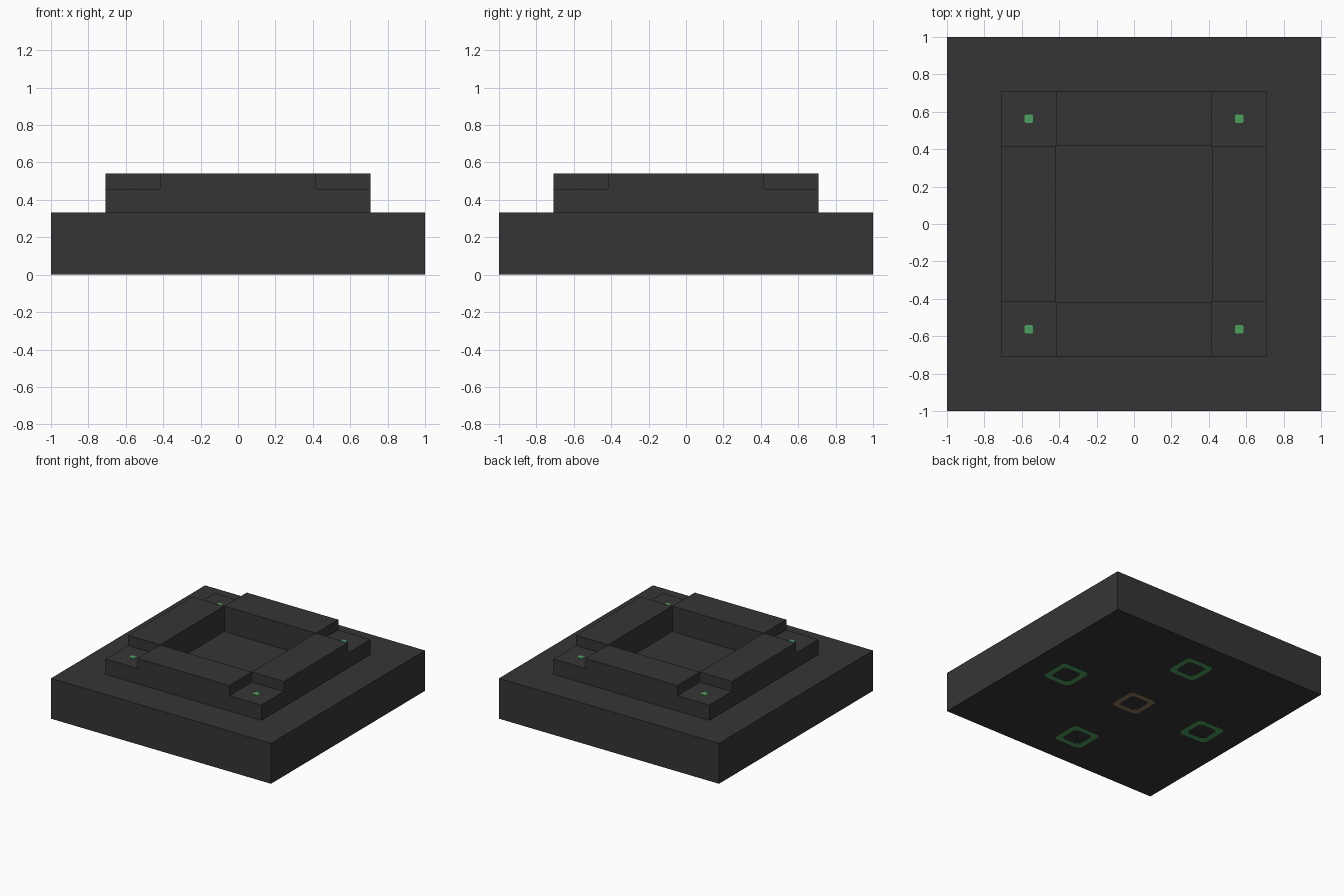
import bpy, bmesh

if "Cube" in bpy.data.objects:
    bpy.data.objects.remove(bpy.data.objects["Cube"])

U = 1 / 24            # model is laid out on a 1/24 unit grid
T = 0.002             # thickness of the painted plates


def material(name, rgb):
    m = bpy.data.materials.new(name)
    m.diffuse_color = (*rgb, 1)
    m.use_nodes = True
    m.node_tree.nodes["Principled BSDF"].inputs["Base Color"].default_value = m.diffuse_color
    return m


DARK = material("charcoal", (0.036, 0.036, 0.036))
GREEN = material("green", (0.072, 0.35, 0.11))
TAN = material("tan", (0.27, 0.19, 0.10))


def finish(bm, name, mat):
    bmesh.ops.remove_doubles(bm, verts=bm.verts, dist=1e-5)
    bmesh.ops.recalc_face_normals(bm, faces=bm.faces)
    me = bpy.data.meshes.new(name)
    bm.to_mesh(me)
    bm.free()
    me.materials.append(mat)
    ob = bpy.data.objects.new(name, me)
    bpy.context.collection.objects.link(ob)
    return ob


def box(name, lo, hi, mat):
    bm = bmesh.new()
    bmesh.ops.create_cube(bm, size=1)
    for v in bm.verts:
        v.co = [lo[i] if v.co[i] < 0 else hi[i] for i in range(3)]
    return finish(bm, name, mat)


def octagon(cx, cy, r, c):
    """Square outline of half size r with corners cut by c."""
    k = r - c
    return [(cx + x, cy + y) for x, y in
            ((r, -k), (r, k), (k, r), (-k, r), (-r, k), (-r, -k), (-k, -r), (k, -r))]


def plate(name, cx, cy, z0, z1, r, c, mat, hole=None):
    """Thin clipped square; with hole=(r, c) it becomes a ring."""
    bm = bmesh.new()
    out = octagon(cx, cy, r, c)
    ov = [bm.verts.new((*p, z0)) for p in out]
    if hole:
        iv = [bm.verts.new((*p, z0)) for p in octagon(cx, cy, *hole)]
        faces = [bm.faces.new((ov[i], ov[(i + 1) % 8], iv[(i + 1) % 8], iv[i]))
                 for i in range(8)]
    else:
        faces = [bm.faces.new(ov)]
    ext = bmesh.ops.extrude_face_region(bm, geom=faces, use_keep_orig=True)["geom"]
    for v in ext:
        if isinstance(v, bmesh.types.BMVert):
            v.co.z = z1
    return finish(bm, name, mat)


# Base slab
box("base_slab", (-1, -1, T), (1, 1, 8 * U), DARK)

# Raised square frame with lowered corners, built from a 3 x 3 height grid
A = [-17 * U, -10 * U, 10 * U, 17 * U]
FLOOR, CORNER, RAIL = 8 * U, 11 * U, 13 * U


def height(i, j):
    if not (0 <= i < 3 and 0 <= j < 3) or (i == 1 and j == 1):
        return FLOOR
    return RAIL if 1 in (i, j) else CORNER


bm = bmesh.new()
for i in range(3):
    for j in range(3):
        h = height(i, j)
        if h == FLOOR:
            continue
        ring = [(A[i], A[j]), (A[i + 1], A[j]), (A[i + 1], A[j + 1]), (A[i], A[j + 1])]
        bm.faces.new([bm.verts.new((*p, h)) for p in ring])
        for k, (di, dj) in enumerate(((0, -1), (1, 0), (0, 1), (-1, 0))):
            low = height(i + di, j + dj)
            if low < h:
                p, q = ring[k], ring[(k + 1) % 4]
                bm.faces.new([bm.verts.new(c) for c in
                              ((*p, low), (*q, low), (*q, h), (*p, h))])
me_frame = finish(bm, "raised_frame", DARK)
# make sure every wall and top faces outwards from the cell it belongs to
bm = bmesh.new()
bm.from_mesh(me_frame.data)
for f in bm.faces:
    c = f.calc_center_median()
    n = f.normal
    if abs(n.z) > 0.5:
        flip = n.z < 0
    else:
        a = 0 if abs(n.x) > 0.5 else 1
        pos, other = c[a], c[1 - a]
        s = 1 if pos > 0 else -1
        inner = abs(pos) < 13 * U
        # inner pit walls look to the centre, rail ends and outer walls look away
        want = -s if inner and abs(other) < 5 * U else s
        flip = n[a] * want < 0
    if flip:
        f.normal_flip()
bm.to_mesh(me_frame.data)
bm.free()

# Green lamp dots on the lowered corners
for sx in (-1, 1):
    for sy in (-1, 1):
        plate("corner_dot", sx * 13.5 * U, sy * 13.5 * U, CORNER - T, CORNER + T,
              0.022, 0.005, GREEN)

# Ring markings on the underside
HOLE = (0.083, 0.022)
plate("underside_centre_ring", 0, 0, 0, 2 * T, 0.122, 0.026, TAN, HOLE)
for x, y in ((1, 0), (-1, 0), (0, 1), (0, -1)):
    plate("underside_ring", x * 16 * U, y * 16 * U, 0, 2 * T, 0.125, 0.025, GREEN, HOLE)
